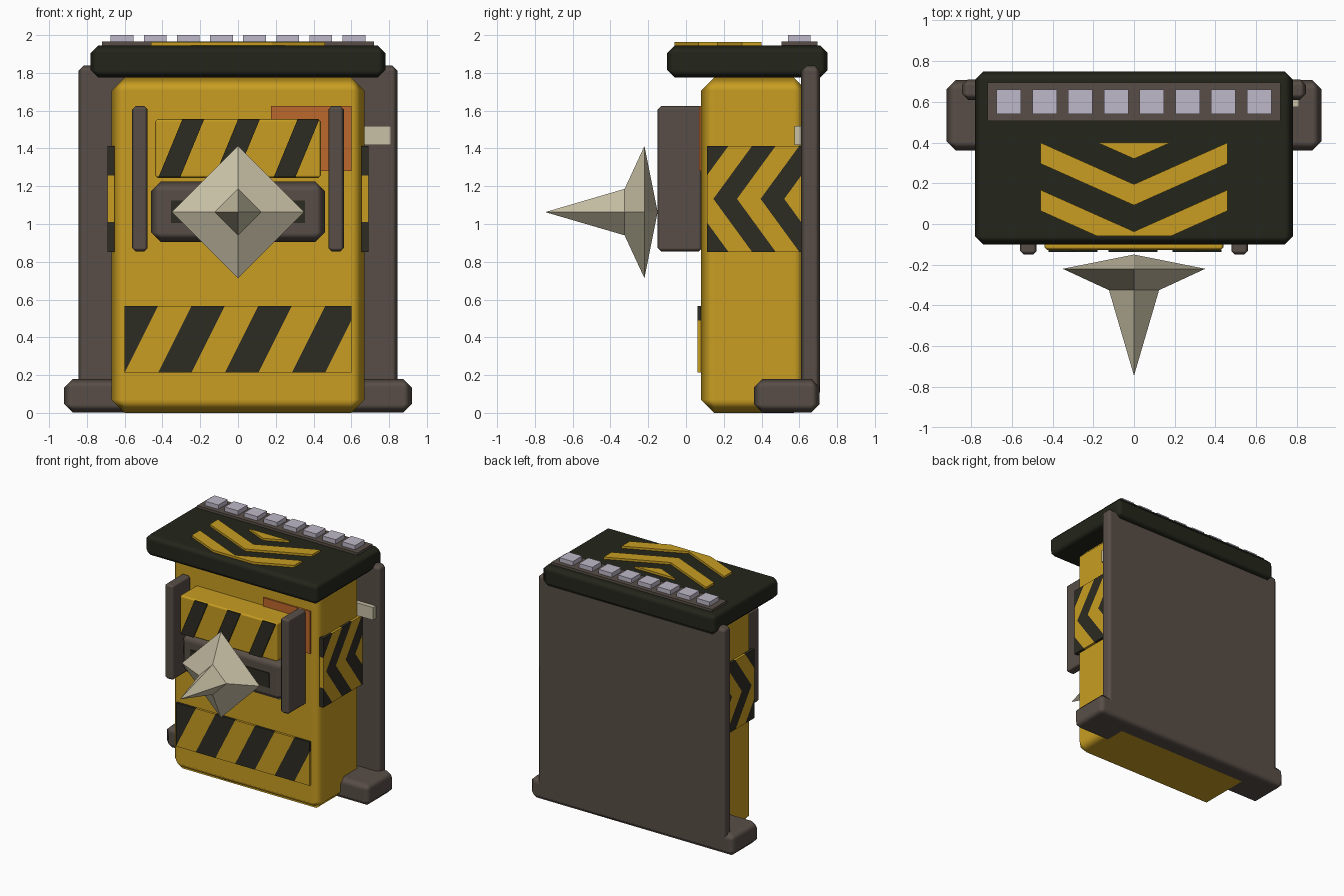
import bpy
import bmesh
from math import floor, pi, sin, cos
from mathutils import Vector

if "Cube" in bpy.data.objects:
    bpy.data.objects.remove(bpy.data.objects["Cube"], do_unlink=True)


def material(name, rgb):
    m = bpy.data.materials.new(name)
    m.use_nodes = True
    m.diffuse_color = (*rgb, 1)
    m.node_tree.nodes["Principled BSDF"].inputs["Base Color"].default_value = (*rgb, 1)
    return m


YELLOW = material("warning_yellow", (0.58, 0.34, 0.016))
STRIPE = material("stripe_black", (0.026, 0.025, 0.016))
ROOF = material("roof_black", (0.017, 0.019, 0.011))
BROWN = material("dark_brown", (0.098, 0.076, 0.063))
LILAC = material("pale_lilac", (0.515, 0.479, 0.578))
BEIGE = material("bone_beige", (0.58, 0.53, 0.38))
ORANGE = material("rust_orange", (0.515, 0.138, 0.025))


def finish(name, bm, *mats):
    bmesh.ops.recalc_face_normals(bm, faces=bm.faces)
    me = bpy.data.meshes.new(name)
    bm.to_mesh(me)
    bm.free()
    for m in mats:
        me.materials.append(m)
    ob = bpy.data.objects.new(name, me)
    bpy.context.collection.objects.link(ob)
    return ob


def box_mesh(x, y, z):
    bm = bmesh.new()
    bmesh.ops.create_cube(bm, size=1)
    for v in bm.verts:
        v.co = [(lo + hi) / 2 + c * (hi - lo) for c, (lo, hi) in zip(v.co, (x, y, z))]
    return bm


def box(name, x, y, z, mat, chamfer=0):
    ob = finish(name, box_mesh(x, y, z), mat)
    if chamfer:
        ob.data.shade_smooth()
        mod = ob.modifiers.new("chamfer", "BEVEL")
        mod.width = chamfer
        mod.segments = 1
        mod.harden_normals = True
    return ob


def prism(name, points, place, d0, d1, mat):
    """Extrude a 2D outline between two depths; place maps (u, v, depth) to 3D."""
    bm = bmesh.new()
    a, b = ([bm.verts.new(place(u, v, d)) for u, v in points] for d in (d0, d1))
    bm.faces.new(a)
    bm.faces.new(b)
    n = len(points)
    for i in range(n):
        j = (i + 1) % n
        bm.faces.new((a[i], a[j], b[j], b[i]))
    return finish(name, bm, mat)


def cut(bm, co, no, keep=lambda c: True):
    faces = [f for f in bm.faces if keep(f.calc_center_median())]
    geom = set(faces)
    for f in faces:
        geom.update(f.edges)
        geom.update(f.verts)
    bmesh.ops.bisect_plane(bm, geom=list(geom), plane_co=co, plane_no=Vector(no).normalized())


def paint(bm, is_dark):
    for f in bm.faces:
        f.material_index = int(is_dark(f.calc_center_median()))


# Main cabinet, back board, foot and roof
box("cabinet_body", (-0.67, 0.67), (0.08, 0.64), (0, 1.775), YELLOW, 0.07)
box("back_board", (-0.845, 0.845), (0.61, 0.71), (0.08, 1.84), BROWN, 0.03)
box("foot", (-0.92, 0.92), (0.36, 0.707), (0.001, 0.18), BROWN, 0.045)
box("roof", (-0.78, 0.78), (-0.1, 0.75), (1.775, 1.945), ROOF, 0.04)

# Button strip along the rear of the roof
box("button_strip", (-0.72, 0.72), (0.505, 0.695), (1.93, 1.965), BROWN)
for i in range(8):
    cx = (i - 3.5) * 0.1755
    box(f"roof_button_{i + 1}", (cx - 0.06, cx + 0.06), (0.54, 0.66), (1.96, 2.0), LILAC)


# Raised chevrons on the roof
def on_roof(u, v, d):
    return (u, v, d)


chevrons = [
    [(-0.18, 0.4), (0, 0.32), (0.18, 0.4)],
    [(-0.46, 0.4), (0, 0.195), (0.46, 0.4), (0.46, 0.297), (0, 0.092), (-0.46, 0.297)],
    [(-0.46, 0.168), (0, -0.037), (0.46, 0.168), (0.46, 0.065), (0.18, -0.06), (-0.18, -0.06), (-0.46, 0.065)],
]
for i, pts in enumerate(chevrons):
    prism(f"roof_chevron_{i + 1}", pts, on_roof, 1.94, 1.963, YELLOW)

# Lower hazard plate with slanted bands
W, Z0 = 0.177, 0.213
bm = box_mesh((-0.6, 0.6), (0.062, 0.1), (Z0, 0.567))
for k in range(7):
    cut(bm, (-0.6 + k * W, 0, Z0), (1, 0, -0.5))
paint(bm, lambda c: floor((c.x + 0.6 - 0.5 * (c.z - Z0)) / W) % 2 == 1)
finish("lower_hazard_plate", bm, YELLOW, STRIPE)

# Side plates with forward-pointing chevron bands
MID, TIP, STEP, SLOPE = 1.133, 0.145, 0.125, 0.73
for side, label in ((1, "left"), (-1, "right")):
    bm = box_mesh(sorted((side * 0.655, side * 0.69)), (0.11, 0.615), (0.853, 1.413))
    cut(bm, (0, 0, MID), (0, 0, 1))
    for k in range(-2, 4):
        for s in (1, -1):
            cut(bm, (0, TIP + k * STEP, MID), (0, 1, -s * SLOPE),
                lambda c: (c.z - MID) * s > 0)
    paint(bm, lambda c: floor((c.y - TIP - SLOPE * abs(c.z - MID)) / STEP) % 2 == 0)
    finish(f"{label}_hazard_plate", bm, YELLOW, STRIPE)
    # Upright guard on the front
    box(f"{label}_guard", sorted((side * 0.478, side * 0.56)), (-0.15, 0.085),
        (0.855, 1.625), BROWN, 0.018)

# Upper front panel with three raised bands
box("upper_panel", (-0.44, 0.44), (-0.128, 0.1), (1.243, 1.556), YELLOW, 0.015)


def on_front(u, v, d):
    return (u, d, v)


for i, x in enumerate((-0.42, -0.125, 0.19)):
    pts = [(x, 1.25), (x + 0.115, 1.25), (x + 0.24, 1.553), (x + 0.125, 1.553)]
    prism(f"upper_band_{i + 1}", pts, on_front, -0.137, -0.128, STRIPE)

# Spike mount with a dark slot
box("spike_mount", (-0.46, 0.46), (-0.1, 0.1), (0.905, 1.225), BROWN, 0.05)
box("mount_slot", (-0.355, 0.355), (-0.107, -0.099), (1.005, 1.125), STRIPE)

# Rust patch on the front and peg at the side
box("rust_patch", (0.175, 0.6), (0.068, 0.1), (1.28, 1.625), ORANGE)
box("side_peg", (0.6, 0.81), (0.575, 0.65), (1.417, 1.52), BEIGE)

# Four-sided spike: back point, wide ring, narrow ring, front tip
bm = bmesh.new()
SPIKE_Z = 1.063
rings = [[bm.verts.new((r * cos(a * pi / 2), y, SPIKE_Z + r * sin(a * pi / 2))) for a in range(4)]
         for r, y in ((0.35, -0.22), (0.123, -0.325))]
back = bm.verts.new((0, -0.15, SPIKE_Z))
tip = bm.verts.new((0, -0.745, SPIKE_Z))
for i in range(4):
    j = (i + 1) % 4
    bm.faces.new((back, rings[0][i], rings[0][j]))
    bm.faces.new((rings[0][i], rings[0][j], rings[1][j], rings[1][i]))
    bm.faces.new((rings[1][i], rings[1][j], tip))
finish("front_spike", bm, BEIGE)
